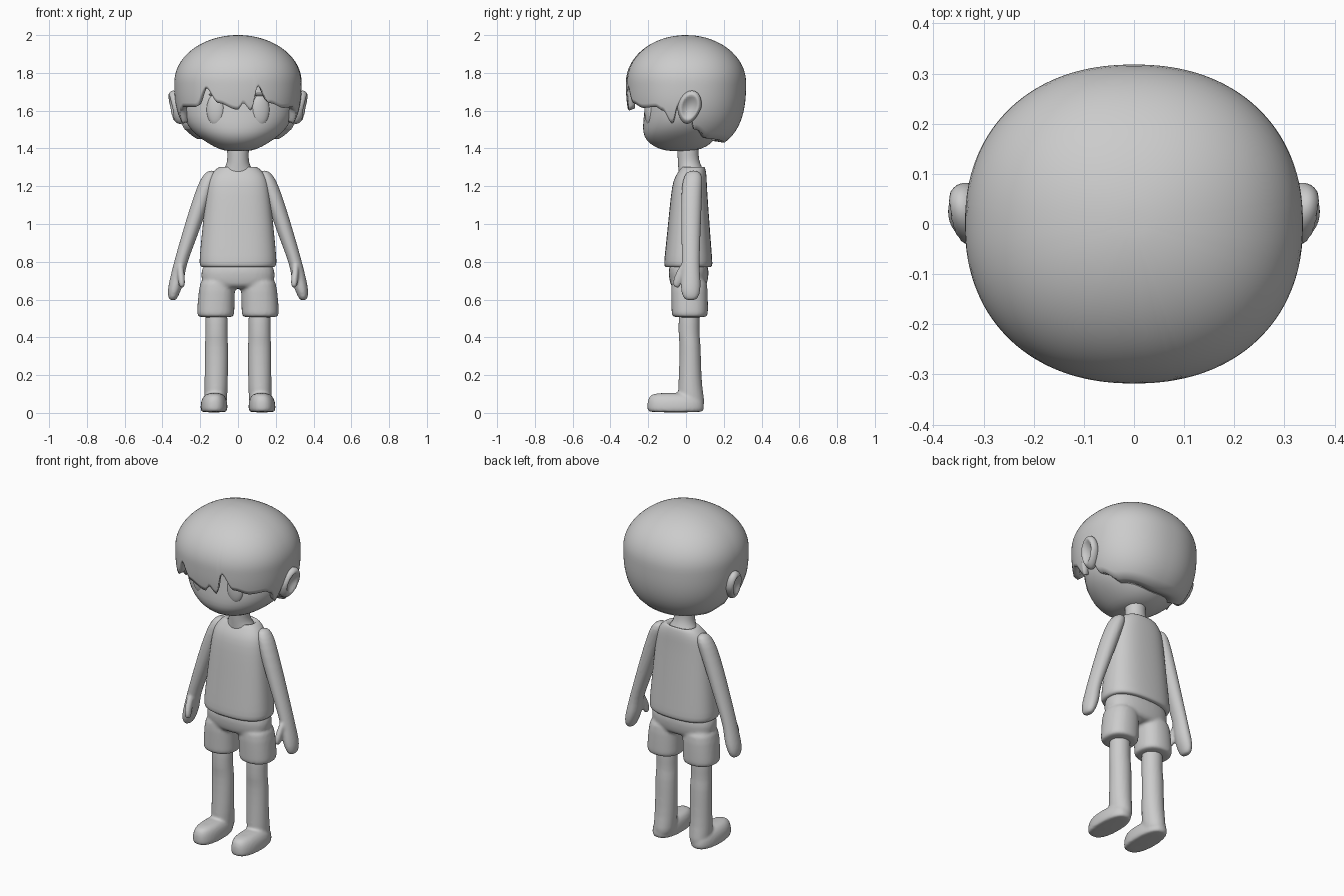
import bpy, bmesh, math

if "Cube" in bpy.data.objects:
    bpy.data.objects.remove(bpy.data.objects["Cube"])

grey = bpy.data.materials.new("plain_grey")
grey.use_nodes = True
colour = (0.6, 0.6, 0.6, 1)
grey.diffuse_color = colour
grey.node_tree.nodes["Principled BSDF"].inputs["Base Color"].default_value = colour


def oval(a, power):
    """Point on a unit superellipse, angle measured from the front."""
    s, c = math.sin(a), -math.cos(a)
    e = 2 / power
    return math.copysign(abs(s) ** e, s), math.copysign(abs(c) ** e, c)


def add_loft(bm, rings, power=2, sides=24):
    """Skin horizontal rings given as (x, y, z, rx, ry)."""
    rows = []
    for x, y, z, rx, ry in rings:
        pts = [oval(math.tau * i / sides, power) for i in range(sides)]
        rows.append([bm.verts.new((x + rx * u, y + ry * v, z)) for u, v in pts])
    skin(bm, rows)


def skin(bm, rows):
    n = len(rows[0])
    for low, high in zip(rows, rows[1:]):
        for i in range(n):
            j = (i + 1) % n
            bm.faces.new((low[i], low[j], high[j], high[i]))
    bm.faces.new(rows[0][::-1])
    bm.faces.new(rows[-1])


def add_ball(bm, centre, size, turn=0):
    verts = bmesh.ops.create_uvsphere(bm, u_segments=32, v_segments=20, radius=1)["verts"]
    bmesh.ops.scale(bm, vec=size, verts=verts)
    c, s = math.cos(turn), math.sin(turn)
    for v in verts:
        x, y, z = v.co
        v.co = (centre[0] + x * c - y * s, centre[1] + x * s + y * c, centre[2] + z)
    return verts


def finish(name, bm, mirror=False, subdivide=0, voxel=0, relax=4):
    bmesh.ops.recalc_face_normals(bm, faces=bm.faces)
    mesh = bpy.data.meshes.new(name)
    bm.to_mesh(mesh)
    bm.free()
    mesh.materials.append(grey)
    ob = bpy.data.objects.new(name, mesh)
    bpy.context.collection.objects.link(ob)
    mesh.shade_smooth()
    if subdivide:
        m = ob.modifiers.new("round", "SUBSURF")
        m.levels = m.render_levels = subdivide
    if mirror:
        ob.modifiers.new("mirror", "MIRROR").use_mirror_merge = False
    if voxel:
        m = ob.modifiers.new("fuse", "REMESH")
        m.mode, m.voxel_size, m.use_smooth_shade = "VOXEL", voxel, True
        m = ob.modifiers.new("relax", "SMOOTH")
        m.factor, m.iterations = 0.5, relax
    return ob


# Head and neck
bm = bmesh.new()
add_loft(bm, [(0, -.03, 1.385, .05, .05), (0, -.03, 1.395, .1, .11), (0, -.03, 1.425, .155, .165),
              (0, -.03, 1.465, .215, .195), (0, -.02, 1.51, .262, .21), (0, -.01, 1.57, .292, .215),
              (0, 0, 1.65, .3, .215), (0, 0, 1.76, .28, .21), (0, 0, 1.88, .15, .12)], 2.1, 32)
finish("head", bm, subdivide=1)
bm = bmesh.new()
add_loft(bm, [(0, .03, 1.22, .1, .07), (0, .03, 1.275, .09, .07), (0, .02, 1.305, .064, .062),
              (0, .012, 1.34, .056, .056), (0, .01, 1.39, .058, .056), (0, .01, 1.45, .06, .06)])
finish("neck", bm, subdivide=1)

# Eyes and ears
bm = bmesh.new()
add_ball(bm, (.12, -.196, 1.605), (.047, .022, .082), .22)
finish("eyes", bm, mirror=True)
bm = bmesh.new()
add_ball(bm, (.115, -.197, 1.685), (.04, .016, .008), .22)
finish("eyebrows", bm, mirror=True)
bm = bmesh.new()
for v in add_ball(bm, (0, 0, 0), (.045, .063, .088)):
    x, y, z = v.co
    r = math.hypot(y / .063, z / .088)
    if x > 0:                                   # hollow the outer side
        x -= .04 * max(0, 1 - (r / .75) ** 2)
    narrow = 1 + 2.5 * min(z, 0)                # taper towards the lobe
    v.co = (.325 + x + .2 * z + .12 * y, .018 + y * narrow + .15 * z, 1.618 + z)
finish("ears", bm, mirror=True)

# Hair cap with locks: (angle from front, height of lower edge)
fringe = [(-41, 1.62), (-28, 1.72), (-16, 1.64), (0, 1.605), (3.5, 1.64), (10.5, 1.6),
          (16, 1.73), (28, 1.64), (45, 1.615)]
side = [(61, 1.62), (69, 1.6), (77, 1.53), (84, 1.63), (91, 1.63), (98, 1.5), (120, 1.45), (180, 1.43)]
edge = [(-a, z) for a, z in reversed(side)] + fringe + side


def edge_height(a):
    for (a0, z0), (a1, z1) in zip(edge, edge[1:]):
        if a <= a1:
            t = (a - a0) / (a1 - a0)
            return z0 + (z1 - z0) * t * t * (3 - 2 * t)
    return edge[-1][1]


def hair_scale(z):
    if z > 1.75:
        return math.sqrt(max(0, 1 - ((z - 1.75) / .25) ** 2))
    return (1 - ((1.75 - z) / .37) ** 2.6) ** (1 / 2.6)


bm = bmesh.new()
steps, count = 28, 240
rows = [[] for _ in range(steps + 2)]
for i in range(count):
    a = -180 + 360 * i / count
    u, v = oval(math.radians(a), 2.2)
    low = edge_height(a)
    inner = .9 if abs(a) < 92 else .62
    s = hair_scale(low)
    ring = [(.8, 1.8), (s * inner, low + .012)]
    for k in range(steps):
        z = low + (2 - low) * math.sin(math.pi / 2 * k / steps)
        ring.append((hair_scale(z), z))
    for row, (s, z) in zip(rows, ring):
        row.append(bm.verts.new((.337 * s * u, .318 * s * v, z)))
skin(bm, rows)
finish("hair", bm)

# Sleeveless shirt
bm = bmesh.new()
add_loft(bm, [(0, .012, .775, .17, .1), (0, .012, .768, .195, .122), (0, .012, .785, .206, .13),
              (0, .012, .82, .205, .127), (0, .014, .95, .193, .115), (0, .016, 1.1, .177, .102),
              (0, .018, 1.2, .165, .093), (0, .025, 1.25, .152, .085), (0, .035, 1.285, .125, .07),
              (0, .038, 1.308, .095, .06), (0, .035, 1.3, .075, .052), (0, .03, 1.26, .06, .045)], 2.5)
finish("shirt", bm, subdivide=1)

# Shorts
bm = bmesh.new()
add_loft(bm, [(0, .014, .655, .14, .08), (0, .014, .68, .195, .1), (0, .014, .74, .197, .108),
              (0, .014, .81, .19, .105)], 2.4)
for x in (-1, 1):
    add_loft(bm, [(x * .118, .02, .505, .085, .083), (x * .118, .02, .512, .1, .097),
                  (x * .118, .02, .55, .099, .097), (x * .112, .018, .65, .097, .098),
                  (x * .105, .016, .73, .09, .095)], 2.3)
finish("shorts", bm, subdivide=1, voxel=.009, relax=6)

# Legs with shoes
bm = bmesh.new()
add_loft(bm, [(.118, .03, .02, .055, .065), (.118, .028, .06, .06, .072), (.116, .022, .13, .062, .064),
              (.114, .022, .25, .062, .058), (.114, .022, .37, .062, .056), (.114, .016, .4, .059, .056),
              (.114, .016, .47, .059, .056), (.114, .018, .58, .06, .056)])
add_loft(bm, [(.127, -.055, .002, .064, .143), (.127, -.055, .012, .073, .152),
              (.127, -.055, .06, .071, .151), (.125, -.06, .09, .058, .135),
              (.124, -.065, .107, .032, .1)], 2.4)
finish("legs_and_shoes", bm, mirror=True, subdivide=1, voxel=.008, relax=4)

# Arms with hands and thumbs
bm = bmesh.new()
add_loft(bm, [(.345, .025, .595, .015, .025), (.345, .025, .612, .026, .042), (.337, .025, .65, .036, .053),
              (.324, .025, .7, .039, .053), (.315, .025, .75, .036, .048), (.3, .025, .81, .036, .047),
              (.256, .026, .94, .043, .051), (.204, .028, 1.1, .047, .055), (.168, .032, 1.2, .048, .055),
              (.15, .038, 1.25, .042, .051), (.138, .04, 1.285, .022, .03)])
add_loft(bm, [(.296, -.045, .662, .009, .01), (.297, -.05, .675, .017, .021), (.299, -.042, .71, .019, .026),
              (.305, -.02, .76, .019, .026), (.305, .01, .81, .015, .02)], 2, 16)
finish("arms", bm, mirror=True, subdivide=1, voxel=.007, relax=4)
